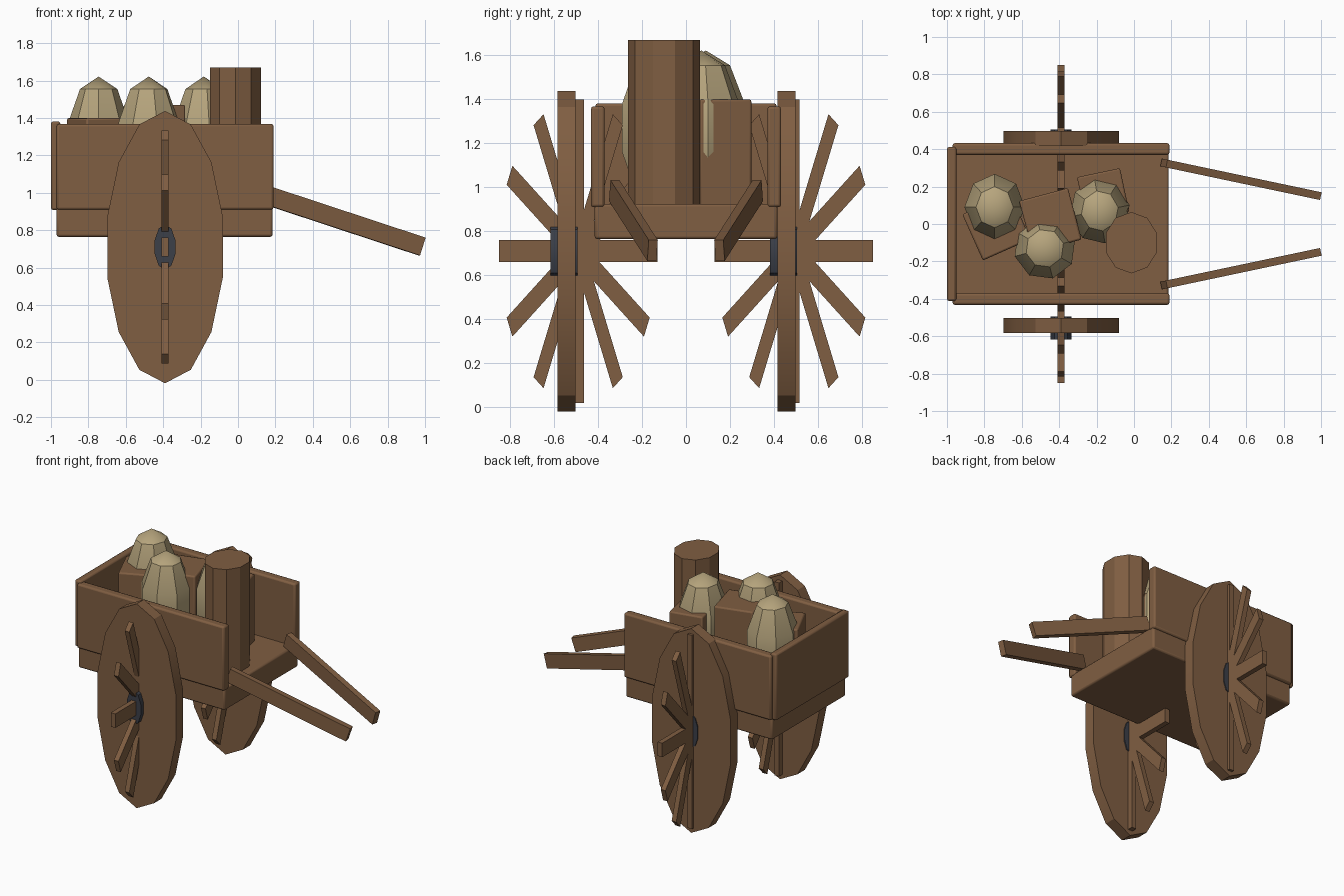
import bpy, bmesh, math
from mathutils import Matrix, Vector

if "Cube" in bpy.data.objects:
    bpy.data.objects.remove(bpy.data.objects["Cube"])


def material(name, color):
    m = bpy.data.materials.new(name)
    m.diffuse_color = (*color, 1)
    m.use_nodes = True
    m.node_tree.nodes["Principled BSDF"].inputs["Base Color"].default_value = m.diffuse_color
    return m


WOOD = material("brown wood", (0.215, 0.112, 0.054))
CLOTH = material("tan sackcloth", (0.47, 0.375, 0.205))
IRON = material("dark iron", (0.045, 0.05, 0.065))


def finish(name, bm, mat, bevel=0):
    """Turn a bmesh into an object with optional softened edges."""
    bmesh.ops.recalc_face_normals(bm, faces=bm.faces)
    me = bpy.data.meshes.new(name)
    bm.to_mesh(me)
    bm.free()
    me.materials.append(mat)
    ob = bpy.data.objects.new(name, me)
    bpy.context.collection.objects.link(ob)
    if bevel:
        b = ob.modifiers.new("soft edges", 'BEVEL')
        b.width, b.segments = bevel, 2
    bpy.ops.object.select_all(action='DESELECT')
    ob.select_set(True)
    bpy.context.view_layer.objects.active = ob
    bpy.ops.object.shade_smooth_by_angle(angle=math.radians(30))
    return ob


def add_box(bm, size, mat):
    bmesh.ops.create_cube(bm, size=1, matrix=mat @ Matrix.Diagonal((*size, 1)))


def board(name, x, y, z, bevel=0.012):
    """Axis-aligned board from its ranges."""
    bm = bmesh.new()
    lo, hi = Vector((x[0], y[0], z[0])), Vector((x[1], y[1], z[1]))
    add_box(bm, hi - lo, Matrix.Translation((lo + hi) / 2))
    return finish(name, bm, WOOD, bevel)


def disc(name, mat, sides, centre, rx, rz, depth, turn=0):
    """Elliptical prism with its axis along y."""
    bm = bmesh.new()
    m = (Matrix.Translation(centre) @ Matrix.Diagonal((rx, 1, rz, 1))
         @ Matrix.Rotation(math.pi / 2, 4, 'X') @ Matrix.Rotation(turn, 4, 'Z'))
    bmesh.ops.create_cone(bm, cap_ends=True, segments=sides, radius1=1,
                          radius2=1, depth=depth, matrix=m)
    return finish(name, bm, mat)


# Cart body, open at the handle end
board("cart_bed", (-0.97, 0.185), (-0.415, 0.415), (0.765, 0.925))
for side, s in (("front", -1), ("rear", 1)):
    board(side + "_side_board", (-0.97, 0.19),
          sorted((s * 0.37, s * 0.432)), (0.91, 1.368))
board("tail_board", (-1.0, -0.95), (-0.412, 0.412), (0.908, 1.382))

# Pull handles, converging and sloping down
for side, s in (("front", -1), ("rear", 1)):
    a, b = Vector((0.16, s * 0.326, 0.985)), Vector((0.984, s * 0.152, 0.713))
    d = (b - a).normalized()
    w = Vector((0, 0, 1)).cross(d).normalized()
    rot = Matrix((d, w, d.cross(w))).transposed().to_4x4()
    bm = bmesh.new()
    add_box(bm, ((b - a).length, 0.042, 0.1), Matrix.Translation((a + b) / 2) @ rot)
    finish(side + "_handle", bm, WOOD)

# Wheels: oval discs, iron hubs, and a fan of crossing spokes
AX, AZ = -0.39, 0.71
for side, y, ydisc, yhub in (("front", -0.49, -0.543, -0.555),
                             ("rear", 0.49, 0.457, 0.443)):
    disc(side + "_wheel", WOOD, 14, (AX, ydisc, AZ), 0.317, 0.728, 0.082)
    disc(side + "_hub", IRON, 10, (AX, yhub, AZ), 0.058, 0.122, 0.123)
    bm = bmesh.new()
    for i in range(6):
        add_box(bm, (0.036, 0.1, 1.38),
                Matrix.Translation((AX, y, AZ)) @ Matrix.Diagonal((1, 0.522, 1, 1))
                @ Matrix.Rotation(i * math.pi / 6, 4, 'X'))
    finish(side + "_spokes", bm, WOOD)

# Crates: x, y, width, depth, top height, turn
for i, (x, y, w, d, top, turn) in enumerate((
        (-0.735, -0.015, 0.28, 0.27, 1.40, 24),
        (-0.447, 0.02, 0.27, 0.285, 1.47, 15),
        (-0.165, 0.157, 0.235, 0.24, 1.40, 12))):
    bm = bmesh.new()
    add_box(bm, (w, d, top - 0.91), Matrix.Translation((x, y, (top + 0.91) / 2))
            @ Matrix.Rotation(math.radians(turn), 4, 'Z'))
    finish(f"crate_{i + 1}", bm, WOOD, 0.01)

# Sacks: faceted egg shapes standing among the crates
for i, (x, y, rx, ry, turn) in enumerate((
        (-0.745, 0.09, 0.17, 0.187, 0),
        (-0.477, -0.13, 0.175, 0.175, 15),
        (-0.183, 0.07, 0.17, 0.185, 10))):
    bm = bmesh.new()
    m = (Matrix.Translation((x, y, 1.27)) @ Matrix.Diagonal((rx, ry, 0.352, 1))
         @ Matrix.Rotation(math.radians(turn), 4, 'Z'))
    bmesh.ops.create_uvsphere(bm, u_segments=8, v_segments=5, radius=1, matrix=m)
    finish(f"sack_{i + 1}", bm, CLOTH)

# Tall barrel near the open end
bm = bmesh.new()
bmesh.ops.create_cone(bm, cap_ends=True, segments=10, radius1=1, radius2=1, depth=0.75,
                      matrix=Matrix.Translation((-0.014, -0.1, 1.295))
                      @ Matrix.Diagonal((0.144, 0.164, 1, 1)))
finish("barrel", bm, WOOD)
